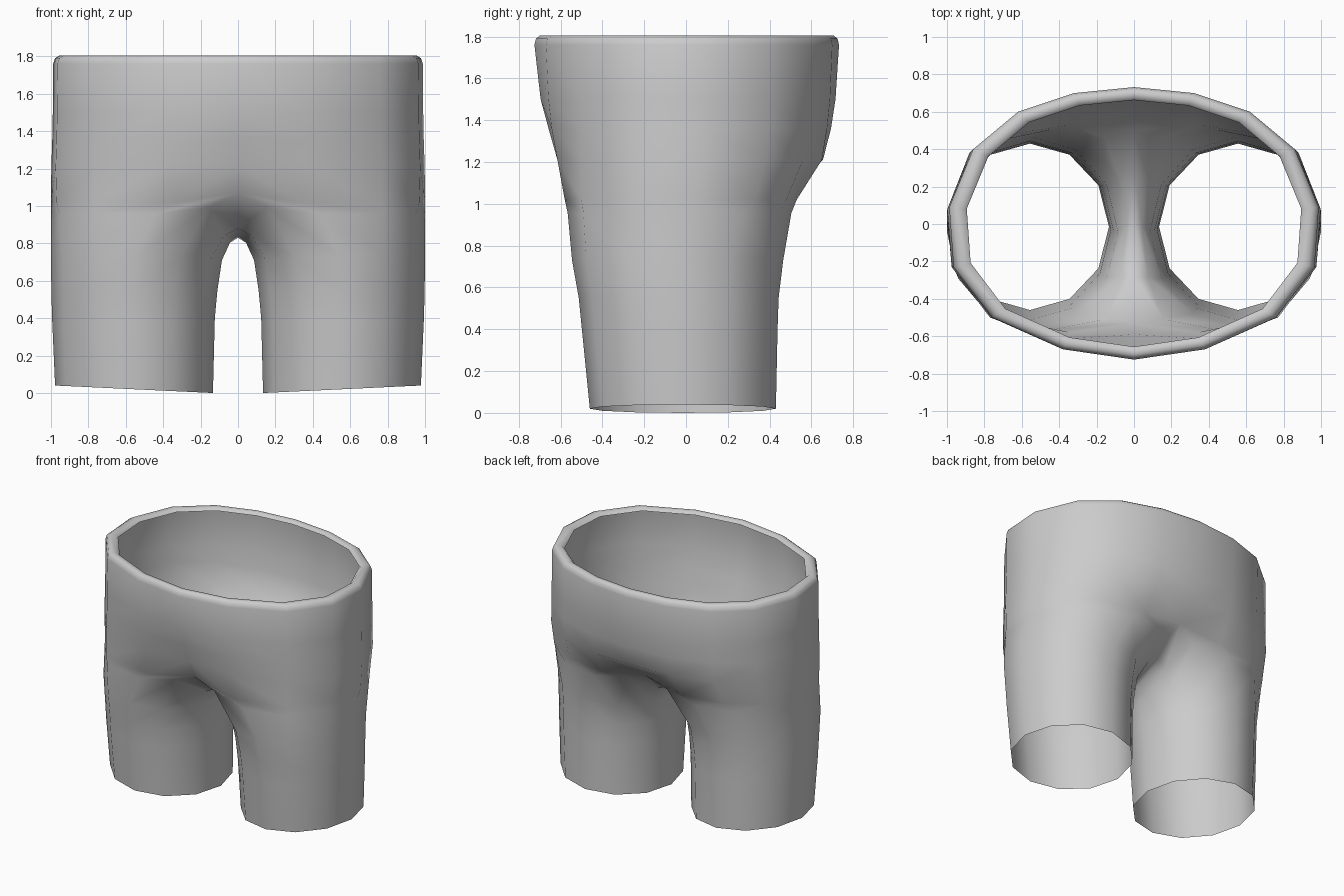
import bpy
import bmesh
from math import cos, sin, radians

cube = bpy.data.objects.get("Cube")
if cube:
    bpy.data.objects.remove(cube)

# Left half of each waist ring, front centre round to back centre
RIM = [(0, -.725), (.38, -.67), (.76, -.5), (.965, -.23), (.988, .09),
       (.86, .4), (.62, .6), (.32, .7), (0, .732)]
HIP = [(0, -.59), (.37, -.615), (.77, -.5), (.975, -.23), (.998, .08),
       (.88, .38), (.63, .56), (.32, .65), (0, .655)]
# Top of the thigh, then the saddle between the legs from back to front
THIGH = [(0, -.53), (.34, -.58), (.77, -.5), (.97, -.23), (1, .06),
         (.89, .33), (.66, .48), (.34, .53), (0, .5)]
SADDLE = [(0, .27, .89), (0, 0, .83), (0, -.28, .88)]


def scaled(ring, s, z):
    return [(x * s, y * s, z) for x, y in ring]


def blend(a, b, t, z):
    return [(p[0] + (q[0] - p[0]) * t, p[1] + (q[1] - p[1]) * t, z) for p, q in zip(a, b)]


def leg_ring(cx, cy, rx, ry, z, tilt=0):
    """Twelve-sided leg loop, matching the thigh loop point for point."""
    ring = []
    for i in range(12):
        a = radians(240 + 30 * i)
        ring.append((cx + rx * cos(a), cy + ry * sin(a), z + tilt * (1 + cos(a)) / 2))
    return ring


# Waistband lip, rim and hips
waist = [scaled(RIM, .905, 1.785), scaled(RIM, .925, 1.803), scaled(RIM, .965, 1.805),
         scaled(RIM, .99, 1.79), scaled(RIM, 1, 1.76),
         blend(RIM, HIP, .22, 1.5), blend(RIM, HIP, .5, 1.36), scaled(HIP, 1, 1.21)]

thigh = [(x, y, 1.07 if x == 0 else 1.02) for x, y in THIGH] + SADDLE
upper = leg_ring(.543, -.04, .457, .505, .71, .04)
# Rounded transition from the saddle into the leg
round_over = [(p[0] + (q[0] - p[0]) * .5, p[1] + (q[1] - p[1]) * .4,
               p[2] + (q[2] - p[2]) * .22) for p, q in zip(thigh, upper)]
legs = [thigh, round_over, upper,
        leg_ring(.554, -.035, .444, .478, .55),
        leg_ring(.559, -.03, .435, .468, .4),
        leg_ring(.556, -.015, .422, .445, 0, .04)]

bm = bmesh.new()


def bridge(rings, closed):
    for a, b in zip(rings, rings[1:]):
        n = len(a)
        for i in range(n if closed else n - 1):
            j = (i + 1) % n
            bm.faces.new((a[i], a[j], b[j], b[i]))


# Build each half and weld along the centre line
for side in (1, -1):
    def verts(ring):
        return [bm.verts.new((side * x, y, z)) for x, y, z in ring]
    leg_loops = [verts(r) for r in legs]
    bridge([verts(r) for r in waist] + [leg_loops[0][:9]], False)
    bridge(leg_loops, True)
bmesh.ops.remove_doubles(bm, verts=bm.verts, dist=.0005)
bmesh.ops.recalc_face_normals(bm, faces=bm.faces)
# Make sure the cloth faces outward
bm.faces.ensure_lookup_table()
side_face = max(bm.faces, key=lambda f: f.calc_center_median().x)
if side_face.normal.x < 0:
    bmesh.ops.reverse_faces(bm, faces=bm.faces)
for f in bm.faces:
    f.smooth = True

mesh = bpy.data.meshes.new("shorts")
bm.to_mesh(mesh)
bm.free()
shorts = bpy.data.objects.new("shorts", mesh)
bpy.context.collection.objects.link(shorts)

# Plain grey cloth
GREY = (.6, .6, .6, 1)
cloth = bpy.data.materials.new("grey cloth")
cloth.use_nodes = True
cloth.diffuse_color = GREY
for node in cloth.node_tree.nodes:
    if node.type == 'BSDF_PRINCIPLED':
        node.inputs["Base Color"].default_value = GREY
mesh.materials.append(cloth)
